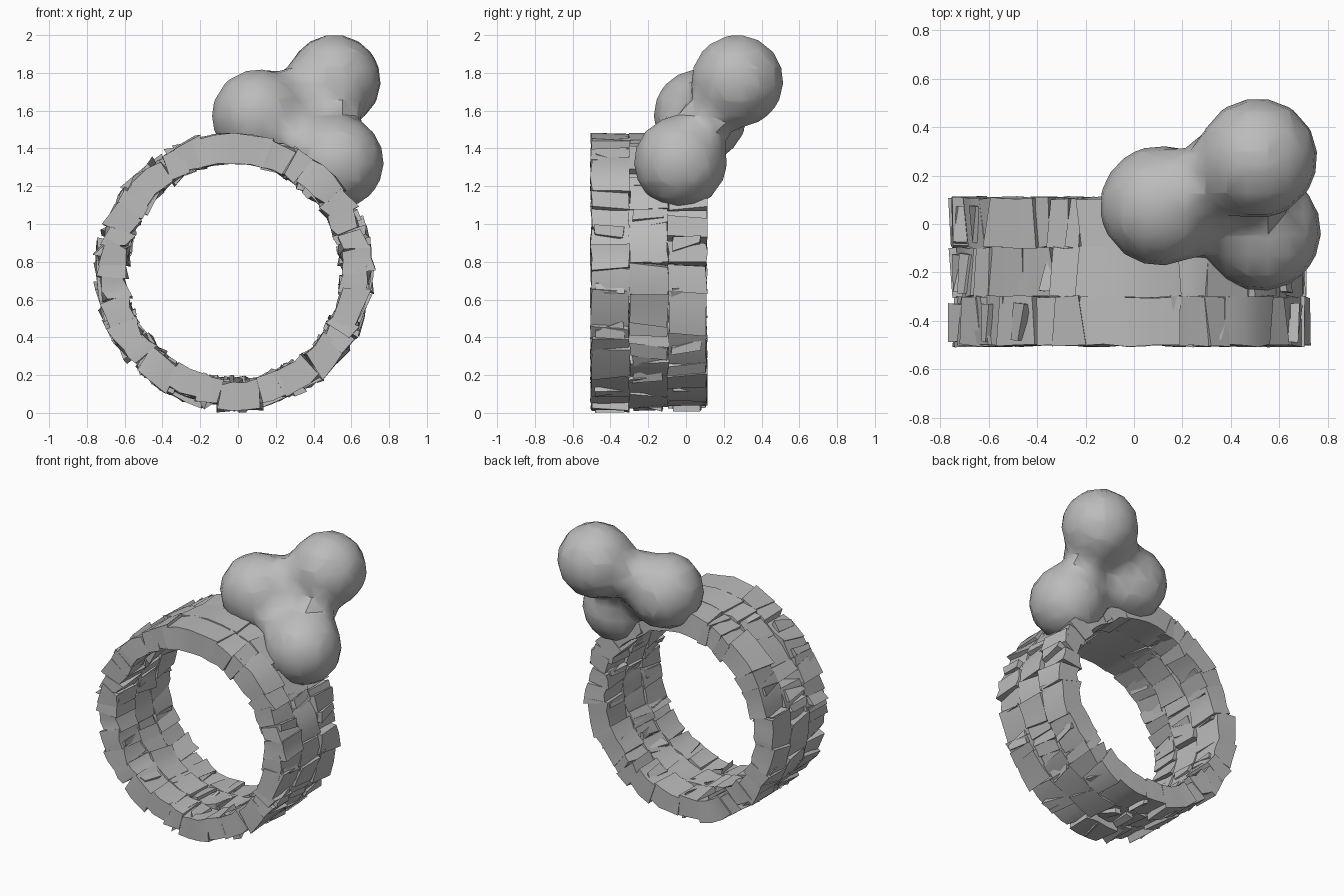
import bpy, bmesh, random
from math import sin, cos, pi, tau
from mathutils import Vector

random.seed(7)
cube = bpy.data.objects.get("Cube")
if cube:
    bpy.data.objects.remove(cube)

grey = bpy.data.materials.new("cast grey metal")
grey.use_nodes = True
GREY = (0.5, 0.5, 0.5, 1)
grey.diffuse_color = GREY
grey.node_tree.nodes["Principled BSDF"].inputs["Base Color"].default_value = GREY

CENTRE = Vector((-0.022, 0, 0.747))
INNER, OUTER = 0.575, 0.717


def add_object(name, mesh, angle):
    obj = bpy.data.objects.new(name, mesh)
    bpy.context.collection.objects.link(obj)
    mesh.materials.clear()
    mesh.materials.append(grey)
    bpy.ops.object.select_all(action='DESELECT')
    obj.select_set(True)
    bpy.context.view_layer.objects.active = obj
    bpy.ops.object.shade_smooth_by_angle(angle=angle)
    return obj


def jitter(amount):
    return random.uniform(-amount, amount)


def add_block(bm, a0, a1, y0, y1, r0, r1, skew, rough):
    """Curved stone of the band with uneven corners."""
    steps = max(1, round((a1 - a0) / 0.13))
    rings = []
    tilt = jitter(rough)
    for i in range(steps + 1):
        t = i / steps
        end = i in (0, steps)
        ring = []
        for y, r in ((y0, r0), (y1, r0), (y1, r1), (y0, r1)):
            a = a0 + (a1 - a0) * t + (jitter(skew) if end else 0)
            rr = r + (t - 0.5) * tilt + jitter(rough if end else 0.006)
            pos = CENTRE + Vector((rr * sin(a), y + jitter(0.007), rr * cos(a)))
            ring.append(bm.verts.new(pos))
        rings.append(ring)
    for p, q in zip(rings, rings[1:]):
        for k in range(4):
            bm.faces.new((p[k], p[(k + 1) % 4], q[(k + 1) % 4], q[k]))
    bm.faces.new(rings[0][::-1])
    bm.faces.new(rings[-1])


# Band: three rows of uneven stones with a long plain stone at the top;
# the middle row is the most broken
ROWS = (("front", -0.502, -0.3, 0), ("middle", -0.3, -0.095, 0.05), ("back", -0.095, 0.108, 0))
for name, y0, y1, gap in ROWS:
    bm = bmesh.new()
    a, stop = 0.28, tau - 0.28
    add_block(bm, -0.29, 0.29, y0, y1, INNER, OUTER + 0.015, 0.02, 0.008)
    while a < stop - 0.02:
        span = min(random.choice((0.1, 0.14, 0.18, 0.25, 0.32)), stop - a)
        lift = jitter(0.018)
        add_block(bm, a - 0.012, a + span + 0.012, y0, y1,
                  INNER + lift * 0.7, OUTER + lift, 0.035, 0.018)
        a += span + random.choice((0, 0, gap))
    # small tilted shards wedged between the stones
    for i in range(14):
        b = tau * (i + random.random()) / 14
        if 0.3 < b < tau - 0.3:
            add_block(bm, b, b + 0.07, y0 + 0.02, y1 - 0.03,
                      INNER - 0.003, OUTER + 0.006, 0.045, 0.022)
    bmesh.ops.recalc_face_normals(bm, faces=bm.faces)
    mesh = bpy.data.meshes.new(name + "_band_row")
    bm.to_mesh(mesh)
    bm.free()
    add_object(name + "_band_row", mesh, pi / 6)

# Cluster: three melted-together balls
meta = bpy.data.metaballs.new("cluster_helper")
meta.resolution = meta.render_resolution = 0.085
meta.threshold = 0.6
for centre in ((0.107, 0.075, 1.574), (0.51, 0.272, 1.757), (0.525, -0.03, 1.328)):
    ball = meta.elements.new(type='BALL')
    ball.co = centre
    ball.radius = 0.428
    ball.stiffness = 2
helper = bpy.data.objects.new("cluster_helper", meta)
bpy.context.collection.objects.link(helper)
bpy.context.view_layer.update()
graph = bpy.context.evaluated_depsgraph_get()
cluster_mesh = bpy.data.meshes.new_from_object(helper.evaluated_get(graph))
bpy.data.objects.remove(helper)
cluster_mesh.name = "ball_cluster"
add_object("ball_cluster", cluster_mesh, pi / 5)
